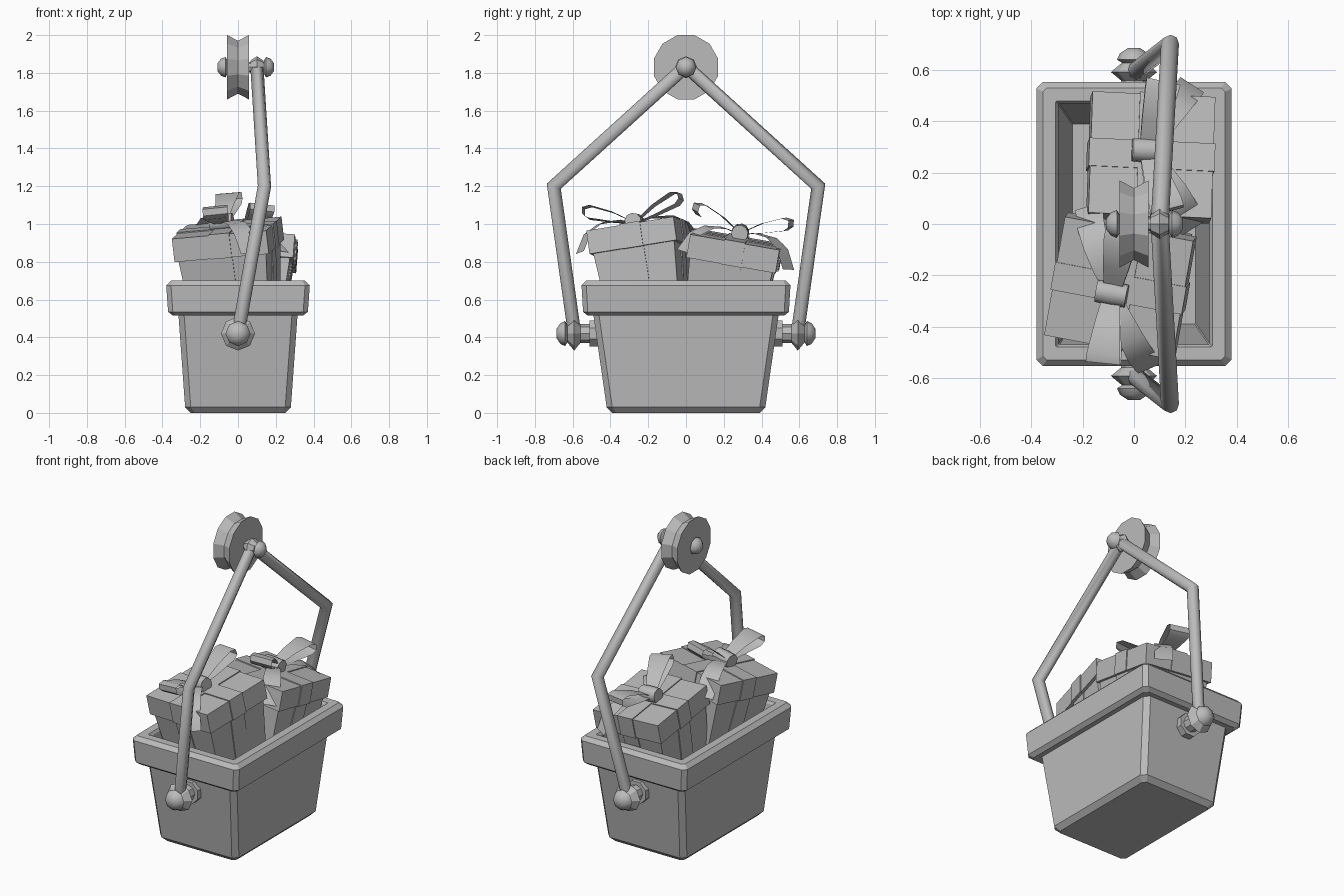
import bpy, bmesh
from math import radians, cos, sin, pi
from mathutils import Matrix, Vector

cube = bpy.data.objects.get("Cube")
if cube:
    bpy.data.objects.remove(cube, do_unlink=True)

grey = bpy.data.materials.new("plain_grey")
grey.use_nodes = True
grey.diffuse_color = (0.5, 0.5, 0.5, 1)
grey.node_tree.nodes["Principled BSDF"].inputs["Base Color"].default_value = (0.5, 0.5, 0.5, 1)


def loft(name, rings, matrix=Matrix(), caps=True, closed=True, smooth=0):
    """Skin a list of equal point rings into one object."""
    bm = bmesh.new()
    rows = [[bm.verts.new(matrix @ Vector(p)) for p in ring] for ring in rings]
    n = len(rows[0])
    for a, b in zip(rows, rows[1:]):
        for i in range(n if closed else n - 1):
            j = (i + 1) % n
            bm.faces.new((a[i], a[j], b[j], b[i]))
    if caps and closed:
        bm.faces.new(rows[0])
        bm.faces.new(rows[-1])
    bmesh.ops.recalc_face_normals(bm, faces=bm.faces)
    mesh = bpy.data.meshes.new(name)
    bm.to_mesh(mesh)
    bm.free()
    mesh.materials.append(grey)
    obj = bpy.data.objects.new(name, mesh)
    bpy.context.collection.objects.link(obj)
    if smooth:
        bpy.ops.object.select_all(action='DESELECT')
        obj.select_set(True)
        bpy.context.view_layer.objects.active = obj
        bpy.ops.object.shade_smooth_by_angle(angle=radians(smooth))
    return obj


def rect(hx, hy, z, c=0):
    """Rectangle ring, with corners cut by c."""
    if not c:
        return [(hx, hy, z), (-hx, hy, z), (-hx, -hy, z), (hx, -hy, z)]
    return [(hx, hy - c, z), (hx - c, hy, z), (c - hx, hy, z), (-hx, hy - c, z),
            (-hx, c - hy, z), (c - hx, -hy, z), (hx - c, -hy, z), (hx, c - hy, z)]


def lathe(name, profile, matrix, sides=8, turn=0.0, smooth=0):
    """Turn (radius, distance) pairs around local z."""
    angles = [turn + 2 * pi * i / sides for i in range(sides)]
    rings = [[(r * cos(a), r * sin(a), t) for a in angles] for r, t in profile]
    return loft(name, rings, matrix, smooth=smooth)


def tube(name, points, radius, sides=8):
    """Mitred tube along a path."""
    pts = [Vector(p) for p in points]
    dirs = [(b - a).normalized() for a, b in zip(pts, pts[1:])]
    u = dirs[0].orthogonal().normalized()
    v = dirs[0].cross(u)
    ring = [pts[0] + radius * (u * cos(2 * pi * i / sides) + v * sin(2 * pi * i / sides))
            for i in range(sides)]
    rings = [ring]
    for k, p in enumerate(pts[1:]):
        d = dirs[k]
        normal = d + dirs[min(k + 1, len(dirs) - 1)]
        ring = [q + d * ((p - q).dot(normal) / d.dot(normal)) for q in ring]
        rings.append(ring)
    return loft(name, rings, smooth=50)


def strip(name, path, matrix):
    """Ribbon strip from (out, height, half width) points."""
    rings = [[(x, -w, z), (x, w, z)] for x, z, w in path]
    return loft(name, rings, matrix, closed=False, smooth=50)


# Tub with thick rim and hollow inside
loft("tub", [rect(0.25, 0.39, 0, 0.02), rect(0.28, 0.42, 0.03, 0.03),
             rect(0.315, 0.49, 0.515, 0.03), rect(0.345, 0.52, 0.515, 0.02),
             rect(0.37, 0.545, 0.535, 0.025), rect(0.38, 0.553, 0.675, 0.025),
             rect(0.355, 0.53, 0.7, 0.015), rect(0.305, 0.48, 0.7, 0.004),
             rect(0.295, 0.47, 0.685, 0.004), rect(0.24, 0.39, 0.1, 0.004)])

# Carrying handle
side = [(0, -0.59, 0.42), (0.14, -0.7, 1.2)]
tube("handle", side + [(0.1, 0, 1.835)] + [(x, -y, z) for x, y, z in reversed(side)], 0.035)

# Side pivots: washer, pin, handle eye and end cap
for sign, label in ((-1, "front"), (1, "back")):
    m = Matrix.Translation((0, 0, 0.42)) @ Matrix.Rotation(radians(-90 * sign), 4, 'X')
    lathe(label + "_washer", [(0.075, 0.44), (0.075, 0.51)], m, turn=pi / 8)
    lathe(label + "_spacer", [(0.05, 0.5), (0.05, 0.56)], m)
    lathe(label + "_pin", [(0.03, 0.5), (0.03, 0.65)], m)
    lathe(label + "_handle_eye", [(0.045, 0.555), (0.09, 0.592), (0.045, 0.63)], m)
    lathe(label + "_pivot_cap", [(0.045, 0.627), (0.066, 0.64), (0.055, 0.665), (0.025, 0.685)],
          m, smooth=50)

# Grooved pulley wheel on its axle
top = Matrix.Translation((0, 0, 1.83)) @ Matrix.Rotation(radians(90), 4, 'Y')
lathe("pulley_wheel", [(0.176, -0.057), (0.145, 0), (0.176, 0.057)], top, 12, pi / 12)
lathe("pulley_axle", [(0.028, -0.08), (0.028, 0.16)], top)
lathe("top_handle_eye", [(0.035, 0.065), (0.058, 0.1), (0.035, 0.135)], top)
for label, start, out in (("right_axle_cap", -0.055, -1), ("left_axle_cap", 0.137, 1)):
    lathe(label, [(r, start + out * t) for r, t in
                  ((0.035, 0), (0.054, 0.012), (0.045, 0.035), (0.02, 0.054))], top, smooth=50)

# Bow outlines
LOOP = [(0.02, 0.03, 0.035), (0.12, 0.055, 0.05), (0.24, 0.09, 0.065), (0.265, 0.115, 0.067),
        (0.26, 0.15, 0.067), (0.22, 0.155, 0.065), (0.11, 0.105, 0.05), (0.02, 0.045, 0.035)]
TAIL = [(0.02, 0.03, 0.03), (0.1, 0.05, 0.04), (0.2, 0.045, 0.05), (0.28, 0.0, 0.055),
        (0.34, -0.1, 0.055)]


def present(label, loc, turns, hx, hy, knot, loops, tails):
    """Gift box with lid, crossed ribbon and bow; origin at the lid top."""
    tx, ty, tz = (radians(t) for t in turns)
    m = (Matrix.Translation(loc) @ Matrix.Rotation(tz, 4, 'Z')
         @ Matrix.Rotation(tx, 4, 'X') @ Matrix.Rotation(ty, 4, 'Y'))
    bx, by, w, e = hx * 0.93, hy * 0.93, 0.055, 0.006
    low = 0.88
    loft(label + "_lid", [rect(hx, hy, -0.125), rect(hx, hy, 0)], m)
    loft(label + "_box", [rect(bx * low, by * low, -0.44), rect(bx, by, -0.12)], m)
    # Ribbon bands over the lid and down the sides
    loft(label + "_lid_ribbon_across", [rect(hx + e, w, -0.127), rect(hx + e, w, e)], m)
    loft(label + "_lid_ribbon_along", [rect(w, hy + e, -0.127), rect(w, hy + e, e)], m)
    loft(label + "_box_ribbon_across", [rect(bx * low + e, w, -0.43), rect(bx + e, w, -0.12)], m)
    loft(label + "_box_ribbon_along", [rect(w, by * low + e, -0.43), rect(w, by + e, -0.12)], m)
    # Bow
    k = m @ Matrix.Translation((knot[0], knot[1], 0))
    lathe(label + "_knot", [(0.045, -0.06), (0.048, 0), (0.045, 0.06)],
          k @ Matrix.Translation((0, 0, 0.035)) @ Matrix.Rotation(pi / 2, 4, 'Y'), 10, smooth=50)
    for kind, path, angles in (("loop", LOOP, loops), ("tail", TAIL, tails)):
        for i, a in enumerate(angles):
            strip(f"{label}_{kind}_{i + 1}", path,
                  k @ Matrix.Rotation(radians(a) - tz, 4, 'Z'))


present("front_present", (-0.06, -0.25, 0.98), (9, -5, -10), 0.255, 0.237,
        (-0.02, -0.02), (-95, 78), (-66, 108))
present("back_present", (0.07, 0.27, 0.92), (-10, 4, -2), 0.24, 0.24,
        (-0.02, 0.01), (78, -75), (57, -57))
